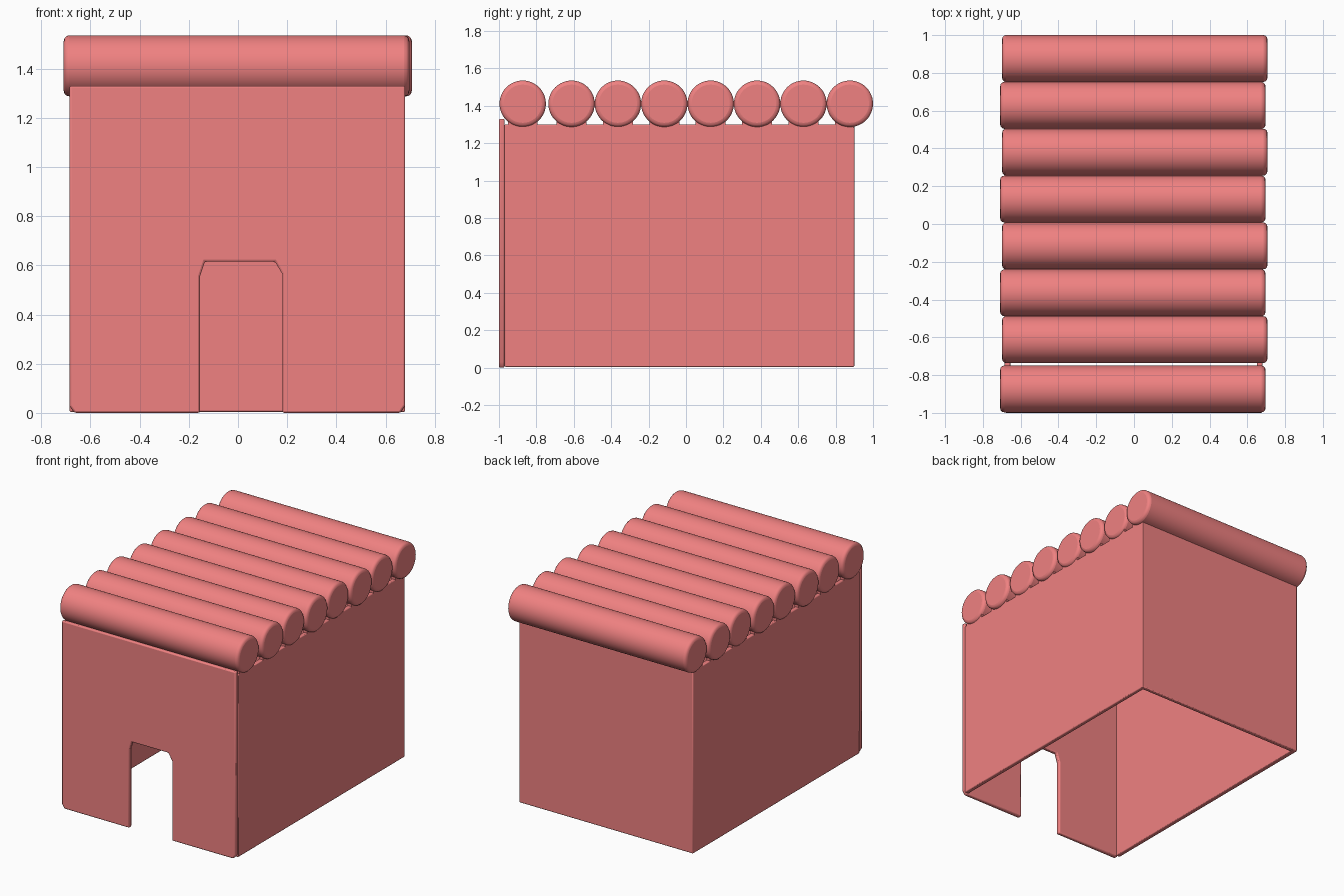
import bpy, bmesh, math
from mathutils import Matrix, Vector

if "Cube" in bpy.data.objects:
    bpy.data.objects.remove(bpy.data.objects["Cube"])

T = 0.03                      # wall thickness
X0, X1 = -0.685, 0.68         # outer faces of the side walls
Y0, Y1 = -1.0, 0.9            # outer faces of the front and back walls
TOP = 1.3                     # wall height
R, LOG_Z = 0.124, 1.411       # log radius and axis height

coral = bpy.data.materials.new("coral")
coral.diffuse_color = (0.87, 0.22, 0.22, 1)
coral.use_nodes = True
coral.node_tree.nodes["Principled BSDF"].inputs["Base Color"].default_value = coral.diffuse_color


def finish(name, bm, bevel=0.0, segments=2):
    bmesh.ops.recalc_face_normals(bm, faces=bm.faces)
    me = bpy.data.meshes.new(name)
    bm.to_mesh(me)
    bm.free()
    ob = bpy.data.objects.new(name, me)
    bpy.context.collection.objects.link(ob)
    me.materials.append(coral)
    if bevel:
        mod = ob.modifiers.new("bevel", 'BEVEL')
        mod.width, mod.segments = bevel, segments
        mod.limit_method, mod.angle_limit = 'ANGLE', math.radians(40)
    bpy.ops.object.select_all(action='DESELECT')
    ob.select_set(True)
    bpy.context.view_layer.objects.active = ob
    bpy.ops.object.shade_smooth_by_angle(angle=math.radians(40))
    return ob


def prism(name, points, sweep, bevel=0.0):
    """Flat outline swept along a vector."""
    bm = bmesh.new()
    face = bm.faces.new([bm.verts.new(p) for p in points])
    ext = bmesh.ops.extrude_face_region(bm, geom=[face], use_keep_orig=True)
    verts = [g for g in ext["geom"] if isinstance(g, bmesh.types.BMVert)]
    bmesh.ops.translate(bm, verts=verts, vec=Vector(sweep))
    return finish(name, bm, bevel)


def box(name, x0, x1, y0, y1, z0, z1):
    pts = [(x0, y0, z0), (x1, y0, z0), (x1, y1, z0), (x0, y1, z0)]
    return prism(name, pts, (0, 0, z1 - z0))


def log(name, x, y):
    """Round log lying along x with softened ends."""
    bm = bmesh.new()
    bmesh.ops.create_cone(bm, cap_ends=True, segments=48, radius1=R, radius2=R, depth=1.405,
                          matrix=Matrix.Translation((x, y, LOG_Z)) @ Matrix.Rotation(math.pi / 2, 4, 'Y'))
    return finish(name, bm, 0.022, 3)


# Front wall with doorway, slightly taller than the other walls
front = [(X0 + 0.02, 0), (-0.155, 0), (-0.155, 0.555), (-0.135, 0.615), (0.15, 0.615),
         (0.18, 0.565), (0.18, 0), (X1 - 0.02, 0), (X1, 0.03), (X1, 1.33), (X0, 1.33), (X0, 0.03)]
prism("front_wall", [(x, Y0, z) for x, z in front], (0, T, 0), 0.008)

# Side and back walls in one U-shaped outline, open below and above
u = [(X0, Y0 + T), (X0, Y1), (X1, Y1), (X1, Y0 + T),
     (X1 - T, Y0 + T), (X1 - T, Y1 - T), (X0 + T, Y1 - T), (X0 + T, Y0 + T)]
prism("side_and_back_walls", [(x, y, 0.004) for x, y in u], (0, 0, TOP - 0.004), 0.006)

# Roof logs: seven touching, the front one a little apart
log_y = [0.876 - 0.248 * i for i in range(7)] + [-0.873]
for i, y in enumerate(log_y):
    log(f"roof_log_{i + 1}", 0.004 if i % 2 == 0 else -0.006, y)
    # Saddles where each log rests on the side walls
    for side, x in (("left", X0), ("right", X1 - T)):
        box(f"saddle_{side}_{i + 1}", x, x + T, max(y - 0.08, Y0 + T), min(y + 0.08, Y1 - 0.005),
            TOP - 0.02, TOP + 0.025)

# Thin webs joining neighbouring logs
for i, (a, b) in enumerate(zip(log_y[:6], log_y[1:7])):
    y = (a + b) / 2
    box(f"roof_web_{i + 1}", -0.685, 0.68, y - 0.02, y + 0.02, LOG_Z - 0.015, LOG_Z + 0.015)
